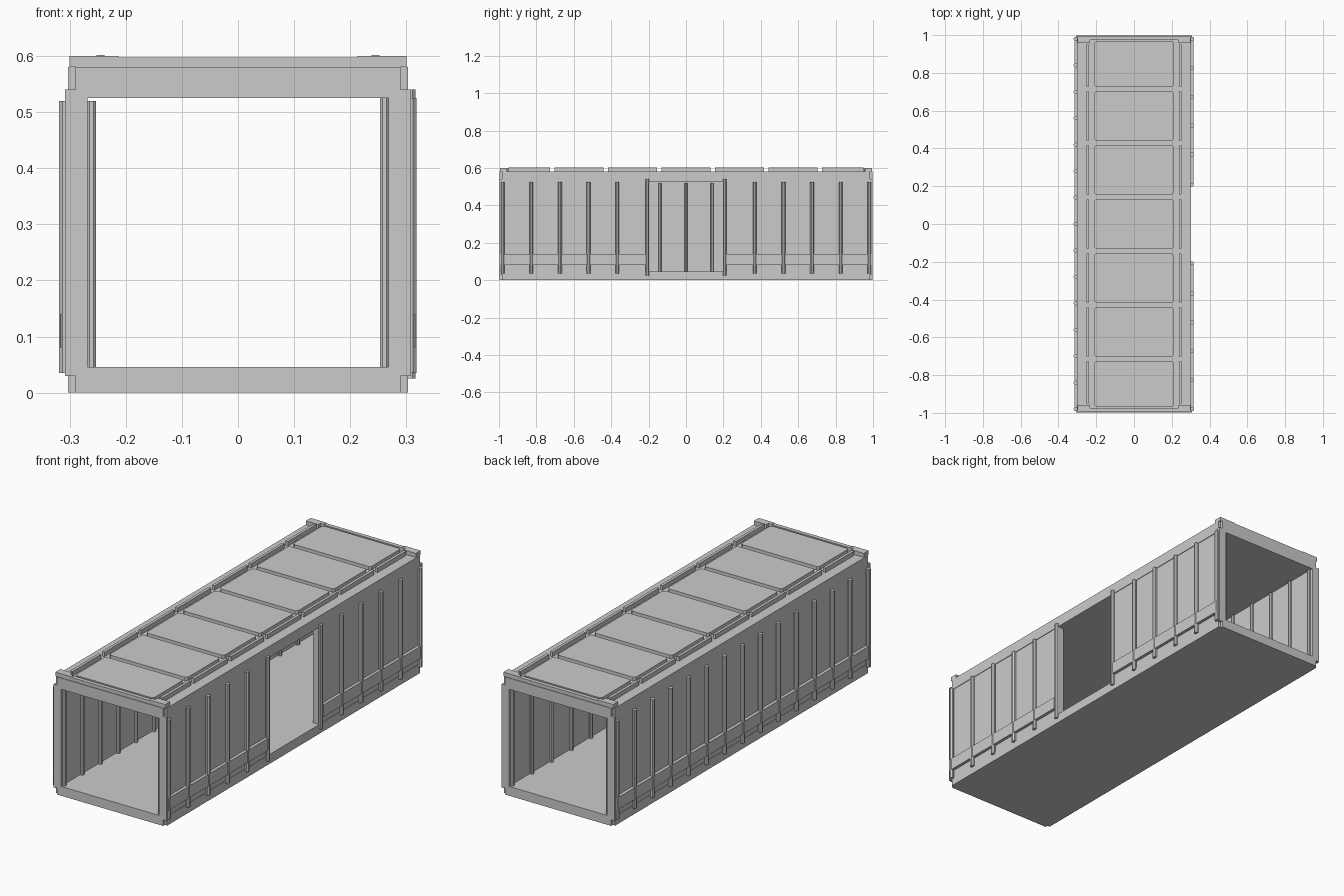
import bpy, bmesh, math
from mathutils import Matrix, Vector

if "Cube" in bpy.data.objects:
    bpy.data.objects.remove(bpy.data.objects["Cube"], do_unlink=True)

grey = bpy.data.materials.new("container grey")
grey.use_nodes = True
grey.diffuse_color = (0.6, 0.6, 0.6, 1)
grey.node_tree.nodes["Principled BSDF"].inputs["Base Color"].default_value = (0.6, 0.6, 0.6, 1)


def finish(bm, name):
    mesh = bpy.data.meshes.new(name)
    bm.to_mesh(mesh)
    bm.free()
    mesh.materials.append(grey)
    obj = bpy.data.objects.new(name, mesh)
    bpy.context.collection.objects.link(obj)
    return obj


def add_box(bm, x, y, z):
    """Add a box from three (low, high) ranges and return its vertices."""
    low, high = (Vector(v) for v in zip(x, y, z))
    size = Matrix.Diagonal((*(high - low), 1))
    return bmesh.ops.create_cube(bm, size=1, matrix=Matrix.Translation((low + high) / 2) @ size)["verts"]


def boxes(name, *parts):
    bm = bmesh.new()
    for part in parts:
        add_box(bm, *part)
    return finish(bm, name)


def poles(name, x, ys, z, radius):
    """Add a row of upright eight-sided poles."""
    bm = bmesh.new()
    for y in ys:
        bmesh.ops.create_cone(bm, cap_ends=True, segments=8, radius1=radius, radius2=radius,
                              depth=z[1] - z[0],
                              matrix=Matrix.Translation((x, y, sum(z) / 2)) @ Matrix.Rotation(math.pi / 8, 4, "Z"))
    return finish(bm, name)


def both_ends(y0, y1):
    return [(y0, y1), (-y1, -y0)]


# Floor, roof and walls, with a doorway on the left side
END = 0.985
DOOR = 0.2
FLOOR, CEILING, TOP = 0.046, 0.525, 0.58
boxes("floor", ((-0.303, 0.303), (-END, END), (0, FLOOR)))
boxes("roof", ((-0.303, 0.303), (-END, END), (CEILING, TOP)))
boxes("right_wall", ((-0.3, -0.268), (-END, END), (FLOOR, CEILING)))
boxes("left_wall", *[((0.268, 0.3), y, (FLOOR, CEILING)) for y in both_ends(DOOR, END)])

# End frames with posts slightly wider than the rails
for name, y in zip(("back", "front"), both_ends(END, 0.998)):
    boxes(name + "_frame",
          ((-0.29, 0.29), y, (0, FLOOR)),
          ((-0.29, 0.29), y, (CEILING, TOP)),
          *[(x, y, (FLOOR, CEILING)) for x in both_ends(0.268, 0.29)],
          *[(x, y, (0.03, 0.54)) for x in both_ends(0.29, 0.308)])

# Wall ribs outside and inside
right_rows = [i * 0.14 for i in range(-7, 8)]
left_rows = [s * (0.368 + i * 0.153) for s in (-1, 1) for i in range(5)]
poles("right_outer_ribs", -0.309, right_rows, (0.035, 0.52), 0.011)
poles("left_outer_ribs", 0.308, left_rows, (0.035, 0.525), 0.011)
poles("right_inner_ribs", -0.261, right_rows, (FLOOR, 0.52), 0.009)
poles("left_inner_ribs", 0.261, left_rows, (FLOOR, CEILING), 0.009)
poles("door_posts", 0.307, (-0.207, 0.207), (0.025, 0.54), 0.01)

# Low rubbing bands along the sides
BAND = (0.08, 0.14)
boxes("right_band", ((-0.316, -0.299), (-0.99, 0.99), BAND))
boxes("left_band", *[((0.299, 0.315), y, BAND) for y in both_ends(0.215, 0.99)])

# Raised roof panels with clipped corners, and a rail strip on each side
PITCH = 0.286
panels = bmesh.new()
strips = bmesh.new()
for i in range(-3, 4):
    low, high = i * PITCH - 0.13, i * PITCH + 0.13
    low, high = max(low, -0.965), min(high, 0.965)
    add_box(panels, (-0.213, 0.213), (low, high), (TOP, 0.597))
    for x in both_ends(0.238, 0.252):
        add_box(strips, x, (max(low, -0.95), min(high, 0.95)), (TOP, 0.602))
upright = [e for e in panels.edges if abs(e.verts[0].co.z - e.verts[1].co.z) > 0.01]
bmesh.ops.bevel(panels, geom=upright, offset=0.01, segments=1, affect="EDGES")
finish(panels, "roof_panels")
finish(strips, "roof_strips")

# Roof end beams and corner blocks
for name, y, corner in zip(("back", "front"), both_ends(0.975, 0.995), both_ends(0.957, 0.995)):
    boxes(name + "_roof_beam", ((-0.213, 0.213), y, (TOP, 0.597)),
          *[(x, y, (TOP, 0.6)) for x in both_ends(0.213, 0.232)],
          *[(x, corner, (TOP, 0.6)) for x in both_ends(0.232, 0.3)])
